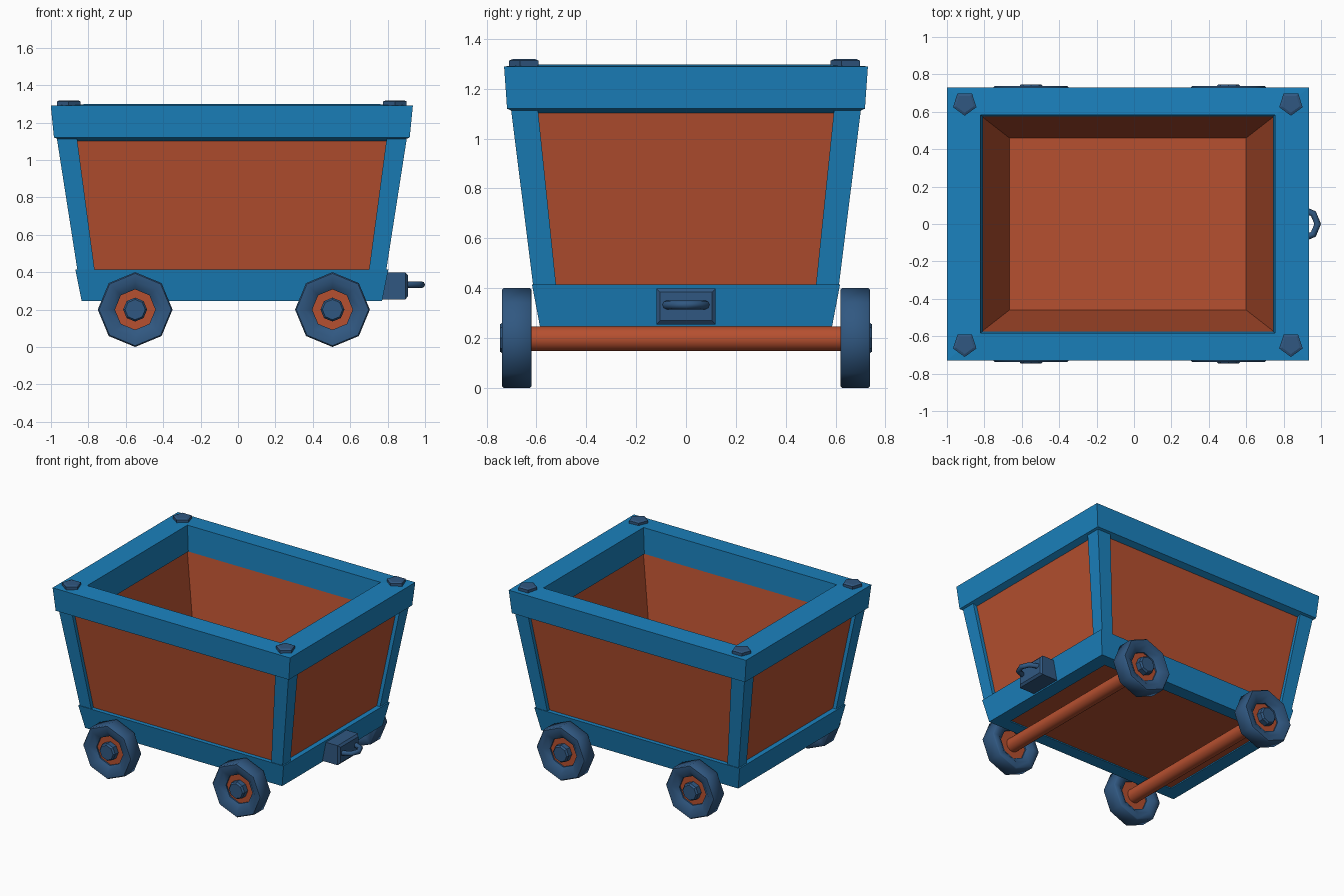
import bpy, math
from mathutils import Vector

if "Cube" in bpy.data.objects:
    bpy.data.objects.remove(bpy.data.objects["Cube"])

CX = -0.033  # centre of the tub along x


def material(name, rgb):
    m = bpy.data.materials.new(name)
    m.diffuse_color = (*rgb, 1)
    m.use_nodes = True
    m.node_tree.nodes["Principled BSDF"].inputs["Base Color"].default_value = m.diffuse_color
    return m


BLUE = material("blue_paint", (0.011, 0.22, 0.51))
RUST = material("rust_brown", (0.47, 0.08, 0.029))
STEEL = material("dark_steel", (0.03, 0.097, 0.22))


def make(name, verts, faces, mat, smooth=None):
    me = bpy.data.meshes.new(name)
    me.from_pydata(verts, [], faces)
    ob = bpy.data.objects.new(name, me)
    bpy.context.collection.objects.link(ob)
    me.materials.append(mat)
    bpy.context.view_layer.objects.active = ob
    ob.select_set(True)
    bpy.ops.object.mode_set(mode='EDIT')
    bpy.ops.mesh.select_all(action='SELECT')
    bpy.ops.mesh.normals_make_consistent(inside=False)
    bpy.ops.object.mode_set(mode='OBJECT')
    if smooth:
        bpy.ops.object.shade_smooth_by_angle(angle=math.radians(smooth))
    ob.select_set(False)
    return ob


def skin(rings, loop):
    """Join equal-length rings with quads; loop joins last to first, else caps."""
    n = len(rings[0])
    verts = [v for r in rings for v in r]
    faces = []
    for i in range(len(rings) if loop else len(rings) - 1):
        a, b = i * n, (i + 1) % len(rings) * n
        faces += [(a + k, a + (k + 1) % n, b + (k + 1) % n, b + k) for k in range(n)]
    if not loop:
        faces += [tuple(range(n)), tuple(range(len(verts) - n, len(verts)))]
    return verts, faces


def rect(hx, hy, z):
    return [(CX + sx * hx, sy * hy, z) for sx, sy in ((-1, -1), (1, -1), (1, 1), (-1, 1))]


def frame(name, sizes, mat, loop):
    return make(name, *skin([rect(*s) for s in sizes], loop), mat)


def lathe(name, profile, centre, axis, n, mat, loop=False, phase=0, smooth=None):
    """Spin (radius, height) points around an axis through centre."""
    q = Vector(axis).to_track_quat('Z', 'Y')
    rings = [[Vector(centre) + q @ Vector((r * math.cos(phase + k * math.tau / n),
                                           r * math.sin(phase + k * math.tau / n), h))
              for k in range(n)] for r, h in profile]
    return make(name, *skin(rings, loop), mat, smooth)


# tub: outer walls, top edge, inner walls, floor
frame("tub_panels", [(0.765, 0.555, 0.255), (0.80, 0.587, 0.415), (0.91, 0.678, 1.13),
                     (0.79, 0.582, 1.13), (0.633, 0.46, 0.35)], RUST, False)
# top rim and base frame
frame("top_rim", [(0.951, 0.718, 1.12), (0.968, 0.73, 1.29), (0.788, 0.583, 1.298),
                  (0.775, 0.575, 1.11), (0.90, 0.67, 1.10)], BLUE, True)
frame("base_frame", [(0.803, 0.586, 0.246), (0.837, 0.618, 0.415),
                     (0.72, 0.51, 0.415), (0.70, 0.49, 0.246)], BLUE, True)

for sx in (-1, 1):
    for sy in (-1, 1):
        # leaning corner post
        rings = []
        for hx, hy, w, z in ((0.824, 0.612, 0.092, 0.40), (0.937, 0.703, 0.108, 1.125)):
            rings.append([(CX + sx * (hx - a * w), sy * (hy - b * w), z)
                          for a, b in ((0, 0), (1, 0), (1, 1), (0, 1))])
        make("corner_post", *skin(rings, False), BLUE)
        # five-sided bolt
        lathe("rim_bolt", [(0.066, 1.285), (0.066, 1.313), (0.05, 1.319)],
              (CX + sx * 0.872, sy * 0.645, 0), (0, 0, 1), 5, STEEL, phase=math.pi / 2)

# axles and wheels
for x in (-0.55, 0.505):
    lathe("axle", [(0.05, -0.70), (0.05, 0.70)], (x, 0, 0.197), (0, 1, 0), 24, RUST, smooth=40)
    for sy in (-1, 1):
        c, ax = (x, 0, 0.2), (0, sy, 0)
        lathe("wheel_tyre", [(0.108, 0.65), (0.15, 0.62), (0.193, 0.62), (0.2, 0.627), (0.2, 0.731),
                             (0.193, 0.739), (0.153, 0.739), (0.108, 0.708)],
              c, ax, 8, STEEL, loop=True, smooth=50)
        lathe("wheel_disc", [(0.12, 0.66), (0.12, 0.698)], c, ax, 8, RUST)
        lathe("wheel_hub", [(0.064, 0.68), (0.064, 0.735), (0.054, 0.747)], c, ax, 8, STEEL)

# coupling block with chamfered face
rings = [[(x, sx * hy, 0.327 + sz * hz) for sx, sz in ((-1, -1), (1, -1), (1, 1), (-1, 1))]
         for x, hy, hz in ((0.74, 0.119, 0.072), (0.895, 0.119, 0.072), (0.908, 0.104, 0.057))]
make("coupling_block", *skin(rings, False), STEEL)

# coupling loop: half ring
rings = []
for i in range(5):
    a = -math.pi / 2 + math.pi * i / 4
    rings.append([(0.904 + (0.078 + 0.018 * math.cos(t)) * math.cos(a),
                   (0.078 + 0.018 * math.cos(t)) * math.sin(a),
                   0.333 + 0.018 * math.sin(t))
                  for t in (k * math.tau / 8 for k in range(8))])
make("coupling_loop", *skin(rings, False), STEEL, 50)
